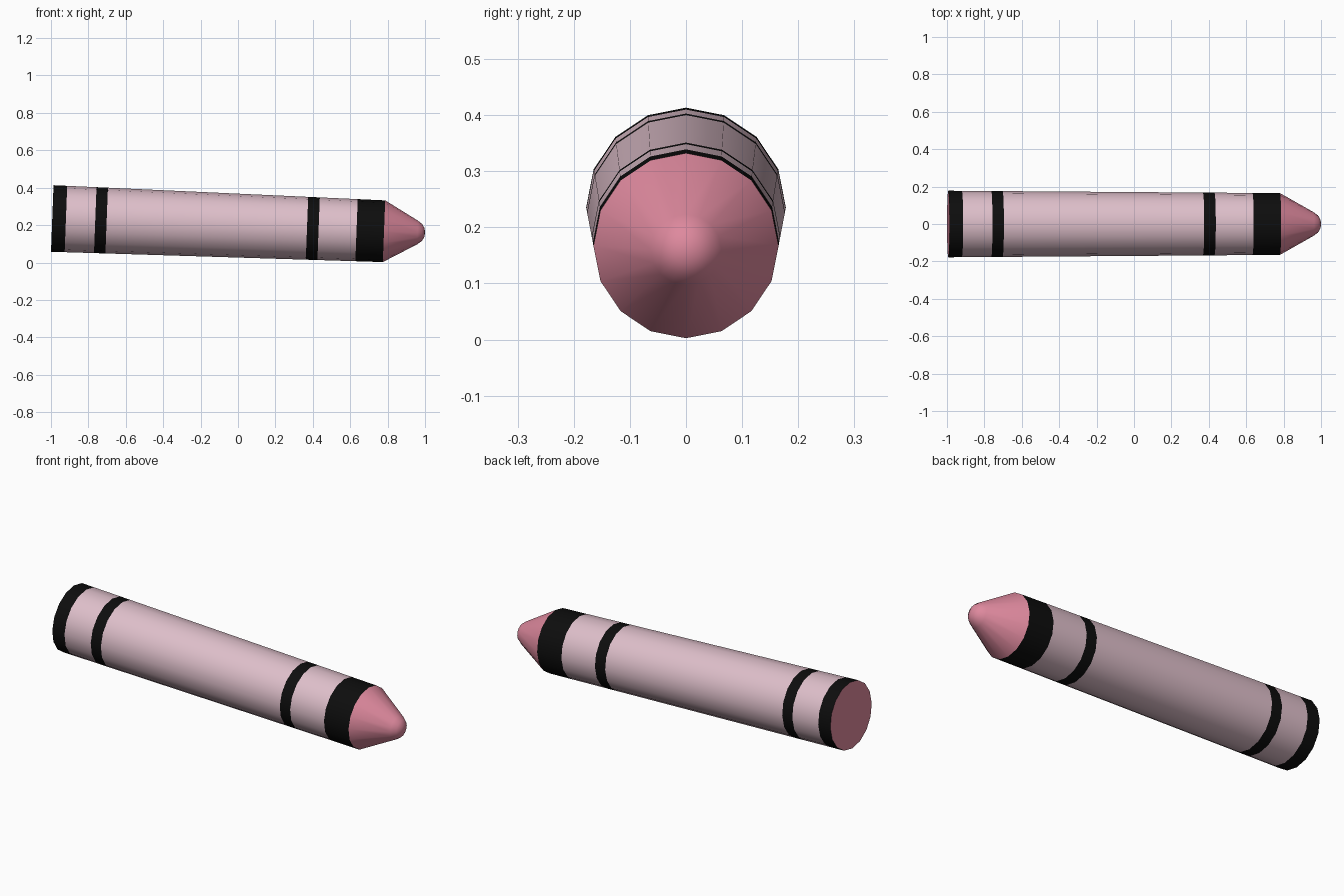
import bpy, bmesh, math
from mathutils import Vector

if "Cube" in bpy.data.objects:
    bpy.data.objects.remove(bpy.data.objects["Cube"])

SIDES = 16
TILT = math.radians(2.2)
ORIGIN = Vector((-0.993, 0, 0.2355))                      # centre of the blunt end
AXIS = Vector((math.cos(TILT), 0, -math.sin(TILT)))
UP = Vector((math.sin(TILT), 0, math.cos(TILT)))
SIDE = Vector((0, 1, 0))


def material(name, rgb):
    m = bpy.data.materials.new(name)
    m.diffuse_color = (*rgb, 1)
    m.use_nodes = True
    m.node_tree.nodes["Principled BSDF"].inputs["Base Color"].default_value = m.diffuse_color
    return m


PALE = material("pale pink paper", (0.73, 0.52, 0.59))
BLACK = material("black ink", (0.004, 0.004, 0.004))
PINK = material("pink wax", (0.73, 0.25, 0.34))


def lathe(name, profile, mats, rule=lambda i: 0):
    """Revolve (distance, radius) points about the tilted axis; rule gives the material per ring."""
    bm = bmesh.new()
    rings = []
    for s, r in profile:
        c = ORIGIN + AXIS * s
        if r == 0:
            rings.append([bm.verts.new(c)] * SIDES)
            continue
        ring = []
        for k in range(SIDES):
            a = 2 * math.pi * k / SIDES
            ring.append(bm.verts.new(c + (SIDE * math.cos(a) + UP * math.sin(a)) * r))
        rings.append(ring)
    for i, (a, b) in enumerate(zip(rings, rings[1:])):
        for k in range(SIDES):
            n = (k + 1) % SIDES
            quad = list(dict.fromkeys((a[k], a[n], b[n], b[k])))
            f = bm.faces.new(quad)
            f.smooth = True
            f.material_index = rule(i)
    bm.normal_update()
    # make faces point away from the axis (or outward along it on flat ends)
    mid = ORIGIN + AXIS
    for f in bm.faces:
        if f.normal.dot(f.calc_center_median() - mid) < 0:
            f.normal_flip()
    me = bpy.data.meshes.new(name)
    bm.to_mesh(me)
    bm.free()
    for m in mats:
        me.materials.append(m)
    ob = bpy.data.objects.new(name, me)
    bpy.context.collection.objects.link(ob)
    return ob


# Paper wrapper: slightly tapered tube with alternating black and pale rings
LENGTH, R_BACK, R_FRONT = 1.775, 0.178, 0.165
cuts = [0, 0.073, 0.23, 0.291, 1.363, 1.425, 1.628, LENGTH]
wrapper = [(s, R_BACK + (R_FRONT - R_BACK) * s / LENGTH) for s in cuts]
lathe("paper_wrapper", wrapper, [PALE, BLACK], lambda i: 1 - i % 2)

# Wax tip: cone with a small rounded nose
lathe("wax_tip", [(LENGTH, R_FRONT), (1.955, 0.063), (1.978, 0.046),
                  (1.991, 0.024), (1.995, 0)], [PINK])

# Flat wax end
lathe("wax_end", [(0, 0), (0, R_BACK)], [PINK])
